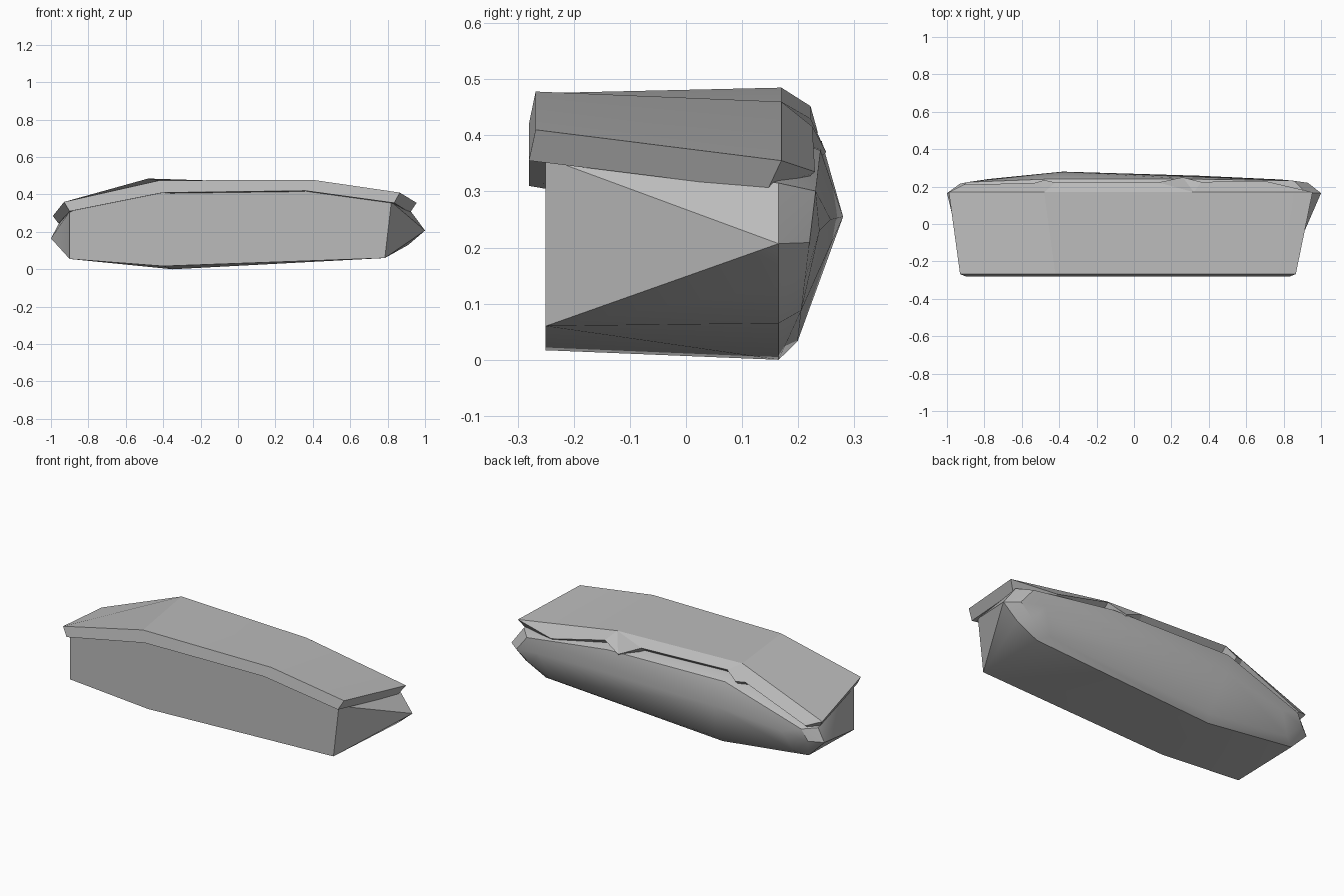
import bpy
import bmesh
from math import radians

default_cube = bpy.data.objects.get("Cube")
if default_cube:
    bpy.data.objects.remove(default_cube, do_unlink=True)

# Single stone colour
stone = bpy.data.materials.new("grey_stone")
stone.use_nodes = True
stone.diffuse_color = (0.5, 0.5, 0.5, 1)
stone.node_tree.nodes["Principled BSDF"].inputs["Base Color"].default_value = stone.diffuse_color


def finish(bm, name, smooth_angle):
    """Turn a bmesh into a shaded stone object."""
    bmesh.ops.recalc_face_normals(bm, faces=bm.faces[:])
    mesh = bpy.data.meshes.new(name)
    bm.to_mesh(mesh)
    bm.free()
    mesh.materials.append(stone)
    obj = bpy.data.objects.new(name, mesh)
    bpy.context.collection.objects.link(obj)
    bpy.ops.object.select_all(action="DESELECT")
    obj.select_set(True)
    bpy.context.view_layer.objects.active = obj
    bpy.ops.object.shade_smooth_by_angle(angle=radians(smooth_angle))
    return obj


# Rock body: flat front outline, wider rear outline and a rounded back bulge
front_outline = [(-.9, .055), (-.4, .017), (.785, .06), (.82, .36),
                 (.36, .42), (-.4, .41), (-.9, .31)]
rear_outline = [(-.9, .065), (-.35, 0), (.78, .065), (.91, .13), (1, .207),
                (.92, .315), (.36, .4), (-.45, .42), (-.96, .24), (-1, .165)]
ridge = [(-.78, .24, .2), (-.38, .28, .255), (.35, .258, .25), (.78, .238, .23)]

body = bmesh.new()
for x, z in front_outline:
    body.verts.new((x, -.25, z))
for x, z in rear_outline:
    body.verts.new((x, .165, z))
    inner_z = .22 + (z - .22) * .85
    body.verts.new((x * .93, .195 + inner_z * .12, inner_z))
for point in ridge:
    body.verts.new(point)
hull = bmesh.ops.convex_hull(body, input=body.verts[:])
loose = [v for v in body.verts if not v.link_faces]
bmesh.ops.delete(body, geom=loose, context="VERTS")
bmesh.ops.dissolve_limit(body, angle_limit=radians(1), verts=body.verts[:], edges=body.edges[:])
finish(body, "rock_body", 30)

# Cap slab: sloping top, bevelled front lip and an uneven skirt at the back
cap = bmesh.new()


def row(points):
    return [cap.verts.new(p) for p in points]


top_front = row((x, -.268, z) for x, z in [(-.93, .36), (-.42, .475), (.4, .478), (.865, .41)])
lip = row((x, -.28, z) for x, z in [(-.9, .31), (-.4, .41), (.36, .42), (.835, .355)])
top_back = row((x, .17, z) for x, z in [(-.99, .285), (-.48, .485), (.32, .46), (.955, .355)])
skirt_path = [(-.91, .21, .255), (-.53, .22, .41), (-.48, .235, .405), (-.42, .222, .452),
              (.13, .222, .43), (.26, .25, .37), (.36, .225, .416), (.7, .23, .335)]
skirt = row(skirt_path)
under = row((x, y - .03, z - .025) for x, y, z in skirt_path)
end_left, end_right = row([(-.96, .145, .245), (.92, .145, .302)])


def strip(a, b):
    for i in range(len(a) - 1):
        cap.faces.new((a[i], a[i + 1], b[i + 1], b[i]))


strip(top_front, top_back)
strip(lip, top_front)
cap.faces.new((top_front[0], top_back[0], end_left, lip[0]))
cap.faces.new((top_front[-1], top_back[-1], end_right, lip[-1]))

# Skirt faces fan out from the rear top corners
for corner, first, last in [(1, 1, 3), (2, 4, 6)]:
    for i in range(first, last):
        cap.faces.new((top_back[corner], skirt[i], skirt[i + 1]))
for corner, i in [(0, 0), (1, 3), (2, 6)]:
    cap.faces.new((top_back[corner], skirt[i], skirt[i + 1], top_back[corner + 1]))

# Underside of the slab
inner = [end_left] + under + [end_right]
strip([top_back[0]] + skirt + [top_back[-1]], inner)
for i, (first, last) in enumerate([(0, 3), (3, 6), (6, 9)]):
    cap.faces.new([lip[i + 1], lip[i]] + inner[first:last + 1])
finish(cap, "cap_slab", 12)
